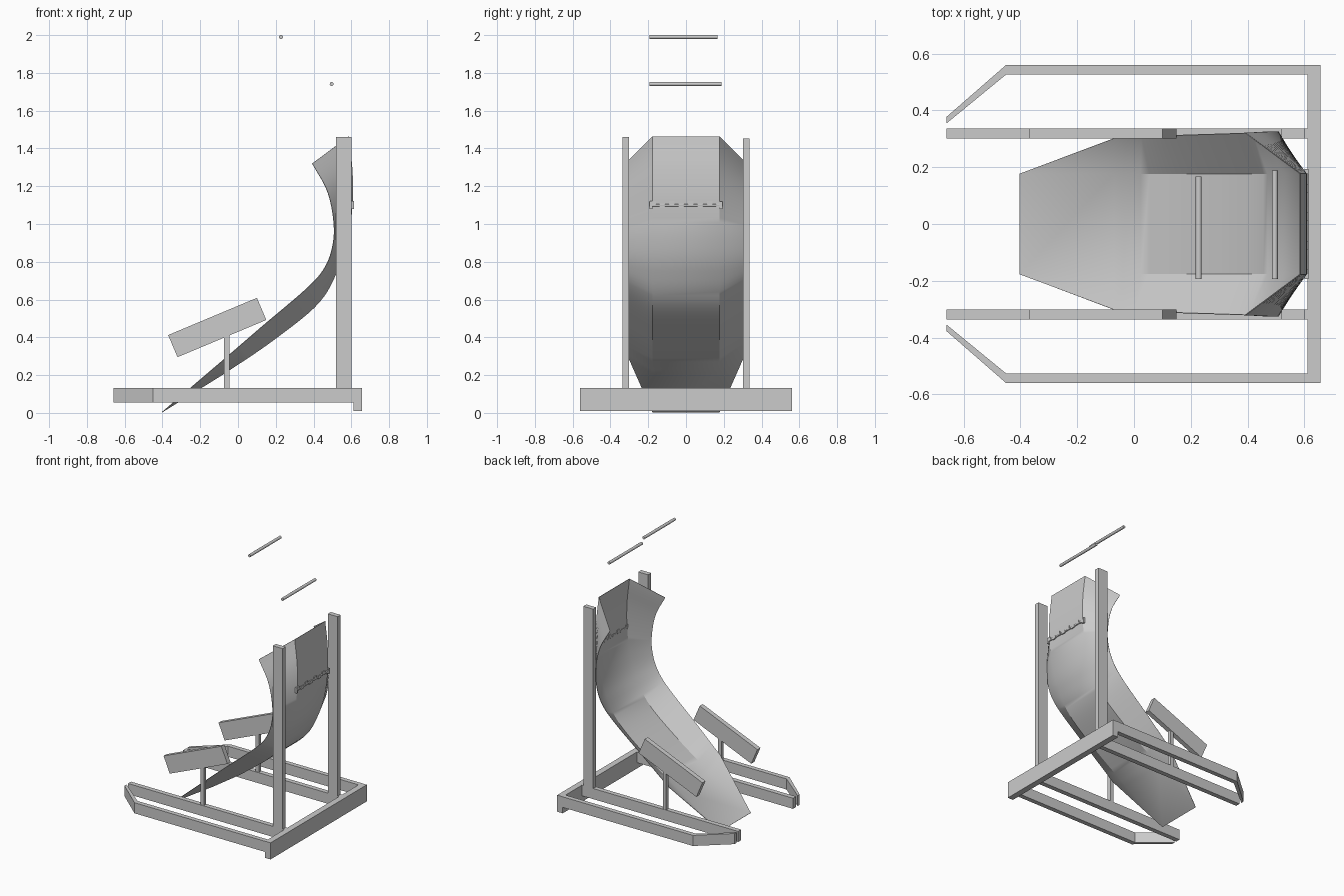
import bpy, bmesh, math
from mathutils import Vector

if "Cube" in bpy.data.objects:
    bpy.data.objects.remove(bpy.data.objects["Cube"])


def mesh_object(name, verts, faces):
    me = bpy.data.meshes.new(name)
    me.from_pydata(verts, [], faces)
    bm = bmesh.new()
    bm.from_mesh(me)
    bmesh.ops.recalc_face_normals(bm, faces=bm.faces)
    bm.to_mesh(me)
    bm.free()
    ob = bpy.data.objects.new(name, me)
    bpy.context.collection.objects.link(ob)
    return ob


def prism(name, outline, lo, hi, axis='z'):
    """Extrude a 2D outline: xy along z, or xz along y."""
    n = len(outline)
    put = (lambda p, h: (p[0], p[1], h)) if axis == 'z' else (lambda p, h: (p[0], h, p[1]))
    verts = [put(p, h) for h in (lo, hi) for p in outline]
    faces = [range(n), range(n, 2 * n)]
    faces += [(i, (i + 1) % n, n + (i + 1) % n, n + i) for i in range(n)]
    return mesh_object(name, verts, [tuple(f) for f in faces])


def box(name, x0, x1, y0, y1, z0, z1):
    return prism(name, [(x0, y0), (x1, y0), (x1, y1), (x0, y1)], z0, z1)


def rod(name, x, z, y0, y1, r, sides=16):
    bpy.ops.mesh.primitive_cylinder_add(vertices=sides, radius=r, depth=y1 - y0,
                                        location=(x, (y0 + y1) / 2, z),
                                        rotation=(math.pi / 2, 0, 0))
    ob = bpy.context.object
    ob.name = name
    bpy.ops.object.shade_smooth_by_angle()
    return ob


def spline(points, steps):
    """Catmull-Rom through the points."""
    p = [Vector(q) for q in points]
    p = [2 * p[0] - p[1]] + p + [2 * p[-1] - p[-2]]
    out = []
    for i in range(1, len(p) - 2):
        a, b, c, d = p[i - 1:i + 3]
        for k in range(steps):
            t = k / steps
            out.append(0.5 * (2 * b + (c - a) * t + (2 * a - 5 * b + 4 * c - d) * t * t
                              + (3 * b - a - 3 * c + d) * t ** 3))
    return out + [p[-2]]


# Curved sheet: flat centre strip with a ruled flap along each side
W = 0.177
TIP = (-0.403, 0.003)
centre = [(-0.07, 0.21), (0.18, 0.38), (0.42, 0.575), (0.525, 0.75), (0.58, 0.92),
          (0.605, 1.10), (0.605, 1.28), (0.585, 1.463)]
edge = [(-0.07, 0.302, 0.287), (0.13, 0.312, 0.46), (0.37, 0.32, 0.665), (0.465, 0.325, 0.78),
        (0.505, 0.325, 0.91), (0.503, 0.325, 1.04), (0.47, 0.324, 1.18), (0.393, 0.32, 1.32)]
c = [Vector((TIP[0], W, TIP[1]))] + spline([(x, W, z) for x, z in centre], 8)
e = [c[0].copy()] + spline(edge, 8)
verts, faces = [], []
for pc, pe in zip(c, e):
    verts += [(pe.x, -pe.y, pe.z), (pc.x, -W, pc.z), (pc.x, W, pc.z), (pe.x, pe.y, pe.z)]
for i in range(len(c) - 1):
    a, b = 4 * i, 4 * i + 4
    faces += [(a + k, a + k + 1, b + k + 1, b + k) for k in range(3)]
sheet = mesh_object("curved_sheet", verts, faces)
bm = bmesh.new()
bm.from_mesh(sheet.data)
bmesh.ops.remove_doubles(bm, verts=bm.verts, dist=1e-5)
bm.to_mesh(sheet.data)
bm.free()
mod = sheet.modifiers.new("thickness", 'SOLIDIFY')
mod.thickness = 0.003
mod.offset = 0
bpy.context.view_layer.objects.active = sheet
sheet.select_set(True)
bpy.ops.object.modifier_apply(modifier=mod.name)
bpy.ops.object.shade_smooth_by_angle()

# Hinge across the back of the sheet: pin with alternating leaf tabs
rod("hinge_pin", 0.607, 1.10, -0.19, 0.19, 0.007, 12)
for i in range(8):
    y = -0.19 + i * 0.05
    z = 1.088 if i % 2 else 1.10
    box("hinge_tab", 0.601, 0.613, y, y + 0.03, z, z + 0.022)
for s in (-1, 1):
    box("hinge_end", 0.600, 0.614, s * 0.185 - 0.008, s * 0.185 + 0.008, 1.08, 1.12)

# Base frame, posts and armrests on both sides
box("rear_crossbar", 0.612, 0.657, -0.56, 0.56, 0.01, 0.132)
for s in (-1, 1):
    y0, y1 = sorted((s * 0.302, s * 0.337))
    box("inner_rail", -0.66, 0.612, y0, y1, 0.054, 0.132)
    outer = [(0.612, 0.527), (0.612, 0.561), (-0.45, 0.561), (-0.66, 0.378),
             (-0.66, 0.355), (-0.45, 0.527)]
    prism("outer_rail", [(x, s * y) for x, y in outer], 0.054, 0.132)
    box("upright_post", 0.52, 0.60, y0, y1, 0.132, 1.461 if s < 0 else 1.452)
    prism("armrest", [(-0.37, 0.412), (0.10, 0.609), (0.15, 0.492), (-0.32, 0.295)],
          y0, y1, 'y')
    box("armrest_support", -0.073, -0.045, s * 0.32 - 0.014, s * 0.32 + 0.014, 0.132, 0.41)

# Loose crossbars floating above
rod("upper_bar", 0.228, 1.99, -0.193, 0.167, 0.0105)
rod("lower_bar", 0.496, 1.741, -0.193, 0.189, 0.0105)
